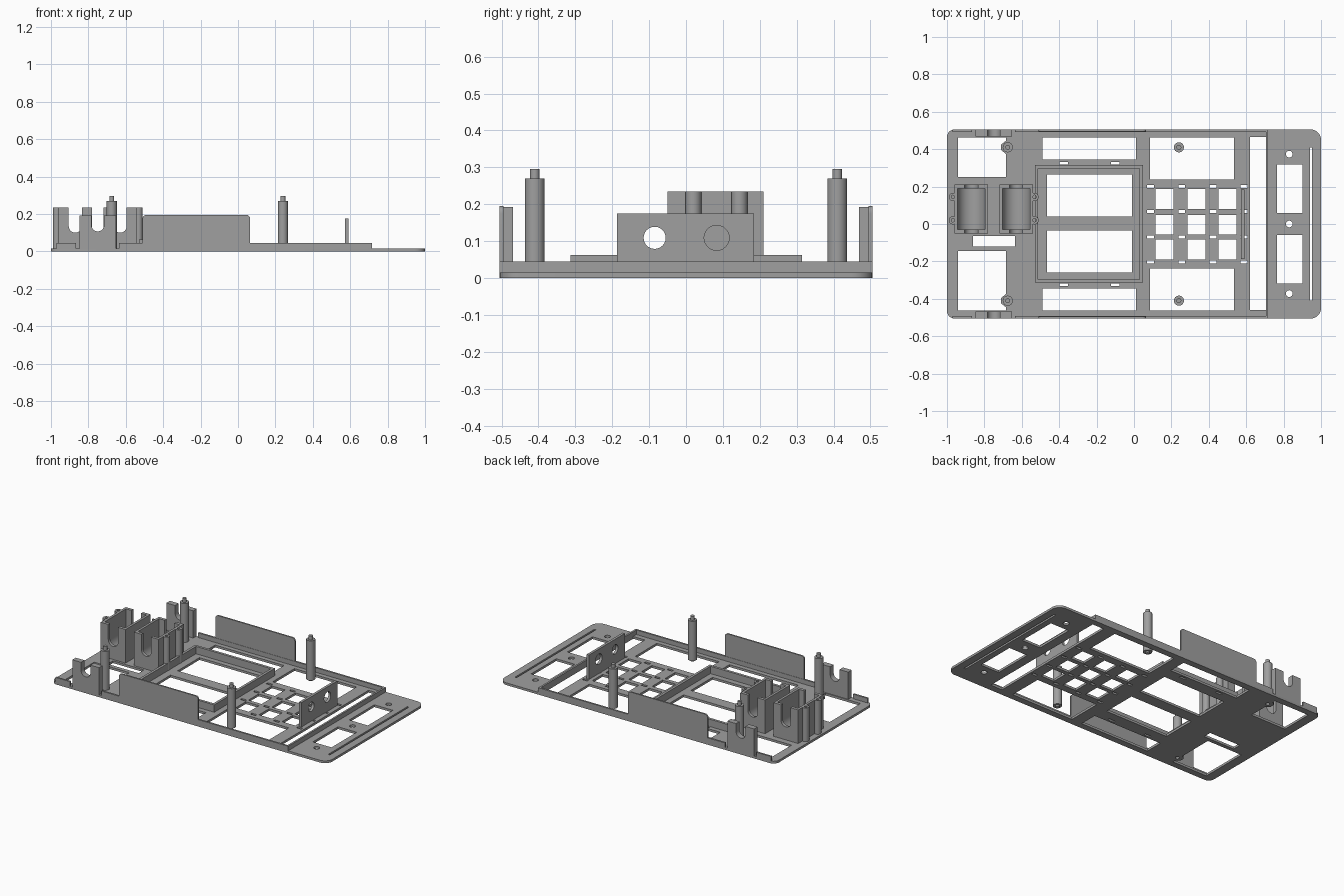
import bpy, bmesh, math
from mathutils import Matrix

if "Cube" in bpy.data.objects:
    bpy.data.objects.remove(bpy.data.objects["Cube"], do_unlink=True)

grey = bpy.data.materials.new("mid grey plastic")
grey.use_nodes = True
grey.diffuse_color = (0.35, 0.35, 0.35, 1)
grey.node_tree.nodes["Principled BSDF"].inputs["Base Color"].default_value = (0.35, 0.35, 0.35, 1)


def rect(x0, x1, y0, y1):
    return [(x0, y0), (x1, y0), (x1, y1), (x0, y1)]


def arc(cx, cy, r, a0, a1, n):
    steps = [math.radians(a0 + (a1 - a0) * i / n) for i in range(n + 1)]
    return [(cx + r * math.cos(a), cy + r * math.sin(a)) for a in steps]


def circle(cx, cy, r, n=24):
    return arc(cx, cy, r, 0, 360, n)[:-1]


def u_shape(c, half, z0, top, r, floor):
    """Block outline with a round-bottomed slot open at the top."""
    return ([(c - half, top), (c - half, z0), (c + half, z0), (c + half, top)]
            + [(c + r, top)] + arc(c, floor + r, r, 0, -180, 16) + [(c - r, top)])


# Maps (outline u, outline v, depth) to model axes
PLANES = {
    "xy": Matrix.Identity(4),
    "xz": Matrix(((1, 0, 0, 0), (0, 0, 1, 0), (0, 1, 0, 0), (0, 0, 0, 1))),
    "yz": Matrix(((0, 0, 1, 0), (1, 0, 0, 0), (0, 1, 0, 0), (0, 0, 0, 1))),
}


def slab(name, outline, d0, d1, plane="xy", holes=()):
    """Extrude an outline with holes from depth d0 to d1."""
    curve = bpy.data.curves.new(name + "_outline", "CURVE")
    curve.dimensions = "2D"
    curve.fill_mode = "BOTH"
    curve.extrude = (d1 - d0) / 2
    for loop in [outline, *holes]:
        spline = curve.splines.new("POLY")
        spline.points.add(len(loop) - 1)
        for p, (u, v) in zip(spline.points, loop):
            p.co = (u, v, 0, 1)
        spline.use_cyclic_u = True
    temp = bpy.data.objects.new(name + "_temp", curve)
    bpy.context.collection.objects.link(temp)
    bpy.context.view_layer.update()
    mesh = bpy.data.meshes.new_from_object(temp.evaluated_get(bpy.context.evaluated_depsgraph_get()))
    bpy.data.objects.remove(temp, do_unlink=True)
    bpy.data.curves.remove(curve)
    bm = bmesh.new()
    bm.from_mesh(mesh)
    bmesh.ops.transform(bm, matrix=PLANES[plane] @ Matrix.Translation((0, 0, (d0 + d1) / 2)), verts=bm.verts)
    bmesh.ops.remove_doubles(bm, verts=bm.verts, dist=0.0001)
    bmesh.ops.recalc_face_normals(bm, faces=bm.faces)
    bm.to_mesh(mesh)
    bm.free()
    mesh.name = name
    mesh.materials.clear()
    mesh.materials.append(grey)
    mesh.shade_smooth()
    mesh.set_sharp_from_angle(angle=math.radians(30))
    obj = bpy.data.objects.new(name, mesh)
    bpy.context.collection.objects.link(obj)
    return obj


PLATE, RIM, W = 0.015, 0.045, 0.505
STANDOFFS = [(x, y) for x in (-0.675, 0.24) for y in (-0.41, 0.41)]

# Base plate openings
holes = [rect(-0.86, -0.635, -0.12, -0.065), rect(0.62, 0.705, -0.46, 0.465),
         rect(0.94, 0.952, -0.41, 0.41),
         rect(-0.465, -0.01, 0.04, 0.265), rect(-0.465, -0.01, -0.26, -0.035)]
for s, inner in ((1, 0.25), (-1, 0.145)):
    corner = [(-0.94, inner), (-0.685, inner), (-0.685, 0.375), (-0.71, 0.395),
              (-0.71, 0.425), (-0.685, 0.445), (-0.685, 0.463), (-0.94, 0.463)]
    holes.append([(x, s * y) for x, y in corner])
    holes.append(rect(-0.49, 0.01, s * 0.345, s * 0.463))
    holes.append(rect(0.085, 0.535, s * 0.238, s * 0.463))
    holes.append(rect(0.765, 0.9, s * 0.058, s * 0.318))
    for x in (-0.375, -0.1):
        holes.append(rect(x - 0.022, x + 0.022, s * 0.317, s * 0.331))
for x in (0.163, 0.333, 0.5):
    for y in (-0.137, -0.004, 0.133):
        holes.append(rect(x - 0.048, x + 0.048, y - 0.053, y + 0.053))
for x in (0.088, 0.255, 0.422, 0.588):
    for y in (-0.202, -0.069, 0.066, 0.2):
        holes.append(rect(x - 0.018, x + 0.018, y - 0.008, y + 0.008))
for y in (-0.372, 0, 0.373):
    holes.append(circle(0.83, y, 0.018))
for x, y in STANDOFFS:
    holes.append(circle(x, y, 0.012))
outline = []
for sx, sy, r, a in ((1, 1, 0.055, 0), (-1, 1, 0.04, 90), (-1, -1, 0.04, 180), (1, -1, 0.055, 270)):
    outline += arc(sx * (1 - r), sy * (W - r), r, a, a + 90, 8)
slab("base_plate", outline, 0, PLATE, holes=holes)

# Rims, side guards and slotted side clips
for s, side in ((1, "left"), (-1, "right")):
    def wall(name, shape, thick, **kw):
        d = sorted((s * W, s * (W - thick)))
        slab(f"{side}_{name}", shape, *d, plane="xz", **kw)
    wall("rim_long", rect(-0.635, 0.715, 0.005, RIM), 0.012)
    wall("rim_short", rect(-0.97, -0.865, 0.005, RIM), 0.012)
    guard = ([(-0.51, PLATE), (0.065, PLATE)] + arc(0.045, 0.175, 0.02, 0, 90, 6)
             + arc(-0.49, 0.175, 0.02, 90, 180, 6))
    wall("side_guard", guard, 0.01)
    wall("side_clip", u_shape(-0.75, 0.097, 0.005, 0.193, 0.034, 0.107), 0.036)
slab("cross_rim", rect(0.705, 0.717, -W, W), 0.005, RIM)

# Raised frame around the board bay
slab("board_frame", rect(-0.53, 0.047, -0.313, 0.315), 0.01, 0.063,
     holes=[rect(-0.513, 0.03, -0.296, 0.298)])

# Standoffs with hollow feet and locating pins
for i, (x, y) in enumerate(STANDOFFS):
    slab(f"standoff_{i + 1}", circle(x, y, 0.027), PLATE - 0.005, 0.27, holes=[circle(x, y, 0.012)])
    slab(f"standoff_pin_{i + 1}", circle(x, y, 0.013), 0.1, 0.295)

# Twin cradles with notched end walls and outer screw posts
for c, post, side in ((-0.87, -0.968, "rear"), (-0.63, -0.532, "front")):
    slab(f"{side}_cradle", u_shape(c, 0.09, 0.01, 0.235, 0.074, 0.03), -0.03, 0.19, "xz")
    for y0, name in ((-0.05, "right"), (0.19, "left")):
        slab(f"{side}_cradle_{name}_end", u_shape(c, 0.09, 0.01, 0.235, 0.035, 0.1),
             y0, y0 + 0.02, "xz")
    for y in (0.02, 0.145):
        slab(f"{side}_screw_post", circle(post, y, 0.022), 0.01, 0.235,
             holes=[circle(post, y, 0.009, 16)])

# Upright sensor bracket with two round windows
slab("sensor_bracket", rect(-0.187, 0.185, 0.01, 0.175), 0.573, 0.59, "yz",
     holes=[circle(-0.085, 0.109, 0.03), circle(0.083, 0.109, 0.034)])
